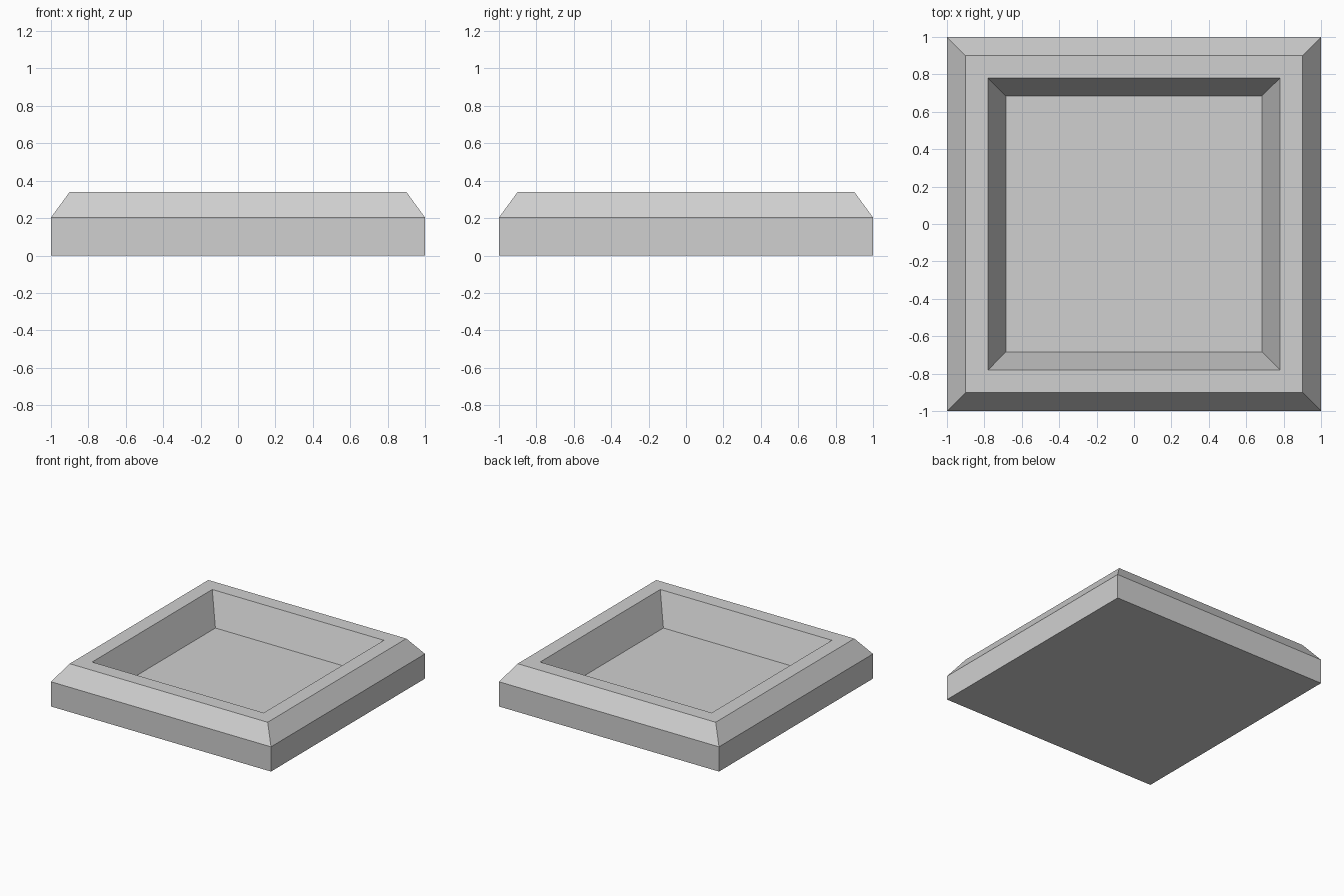
import bpy
import bmesh

# Remove the default object
cube = bpy.data.objects.get("Cube")
if cube:
    bpy.data.objects.remove(cube, do_unlink=True)

# Single flat grey material
grey = bpy.data.materials.new("light_grey")
grey.use_nodes = True
colour = (0.63, 0.63, 0.63, 1.0)
grey.diffuse_color = colour
grey.node_tree.nodes["Principled BSDF"].inputs["Base Color"].default_value = colour


def square_ring(bm, half, z):
    """Four corner vertices of a centred square."""
    return [bm.verts.new((sx * half, sy * half, z))
            for sx, sy in ((-1, -1), (1, -1), (1, 1), (-1, 1))]


# Profile from the underside, over the bevelled rim, down to the recessed floor
profile = [(1.0, 0.0), (1.0, 0.203), (0.9, 0.34), (0.78, 0.34), (0.685, 0.085)]

bm = bmesh.new()
rings = [square_ring(bm, half, z) for half, z in profile]
for low, high in zip(rings, rings[1:]):
    for i in range(4):
        j = (i + 1) % 4
        bm.faces.new((low[i], low[j], high[j], high[i]))
bm.faces.new(rings[-1])             # recessed floor
bm.faces.new(rings[0][::-1])        # underside
bmesh.ops.recalc_face_normals(bm, faces=bm.faces)

# Square tray
mesh = bpy.data.meshes.new("square_tray")
bm.to_mesh(mesh)
bm.free()
mesh.materials.append(grey)
tray = bpy.data.objects.new("square_tray", mesh)
bpy.context.collection.objects.link(tray)
